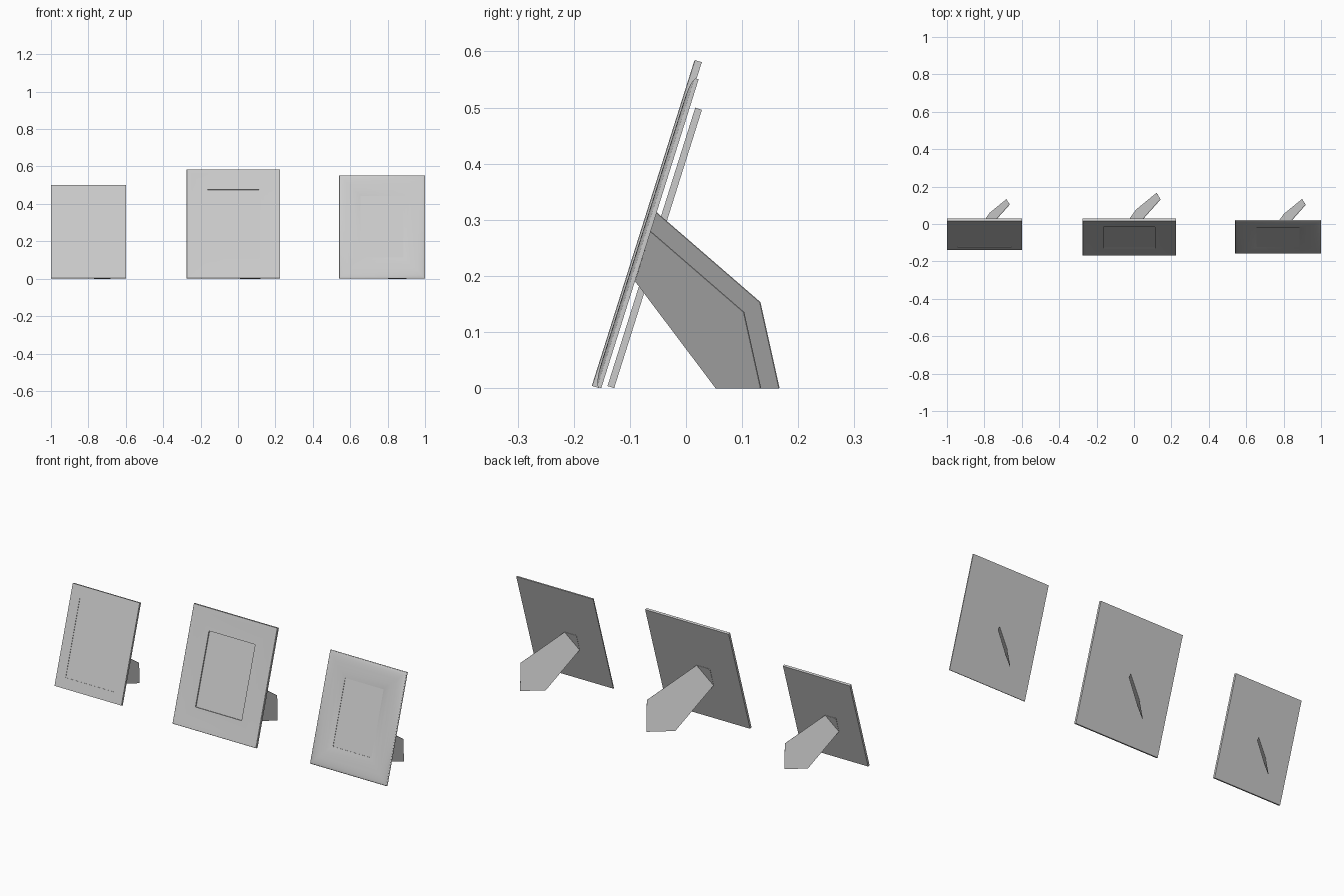
import bpy, bmesh, math
from mathutils import Vector

cube = bpy.data.objects.get("Cube")
if cube:
    bpy.data.objects.remove(cube, do_unlink=True)

TILT = math.radians(17.5)

grey = bpy.data.materials.new("plain grey")
grey.use_nodes = True
grey.diffuse_color = (0.6, 0.6, 0.6, 1)
grey.node_tree.nodes["Principled BSDF"].inputs["Base Color"].default_value = (0.6, 0.6, 0.6, 1)


def finish(name, bm, smooth):
    bmesh.ops.recalc_face_normals(bm, faces=bm.faces[:])
    mesh = bpy.data.meshes.new(name)
    bm.to_mesh(mesh)
    bm.free()
    mesh.materials.append(grey)
    obj = bpy.data.objects.new(name, mesh)
    bpy.context.collection.objects.link(obj)
    if smooth:
        bpy.ops.object.select_all(action='DESELECT')
        obj.select_set(True)
        bpy.context.view_layer.objects.active = obj
        bpy.ops.object.shade_smooth_by_angle(angle=math.radians(30))
    return obj


def leaning_frame(name, cx, back_y, width, length, profile):
    """Mitred rectangular rings, one per (inset, height) step, leaning back."""
    bm = bmesh.new()
    rings = []
    for inset, h in profile:
        half = width / 2 - inset
        corners = [(-half, inset), (half, inset), (half, length - inset), (-half, length - inset)]
        rings.append([bm.verts.new((cx + x,
                                    back_y - h * math.cos(TILT) + s * math.sin(TILT),
                                    s * math.cos(TILT) + h * math.sin(TILT)))
                      for x, s in corners])
    bm.faces.new(rings[0])
    bm.faces.new(rings[-1])
    for a, b in zip(rings, rings[1:]):
        for i in range(4):
            j = (i + 1) % 4
            bm.faces.new((a[i], a[j], b[j], b[i]))
    finish(name, bm, True)


def folded_stand(name, cx, back_y, size):
    """Thin pentagonal leg folded out from a triangular flap on the back."""
    hinge_top, hinge_low = (0, .099, .315), (-.08, .068, .215)
    leg = [hinge_top, (.167, .286, .153), (.146, .32, 0), (.036, .23, 0), hinge_low]
    bm = bmesh.new()
    lift = Vector((cx, back_y + .001, 0))
    verts = [bm.verts.new(Vector(p) * size + lift) for p in leg]
    corner = bm.verts.new(Vector((-.08, .099, .315)) * size + lift)
    bm.faces.new(verts)
    bm.faces.new((verts[0], verts[-1], corner))
    obj = finish(name, bm, False)
    solid = obj.modifiers.new("thickness", 'SOLIDIFY')
    solid.thickness = .002
    solid.offset = 0


# Moulding sections: (inset from outer edge, height above the back)
flat = [(0, 0), (0, .0125), (.055, .0125), (.055, .0105)]

cove = [(0, 0), (0, .0125), (.001, .0135), (.006, .0135)]
cove += [(.006 + .1 * t, .0135 - .003 * math.sin(math.pi * t / 2)) for t in (.2, .4, .6, .8, 1)]
cove += [(.112, .0105), (.112, .004)]

dome = [(0, 0), (0, .005)]
dome += [(.045 * (1 - math.cos(a)), .005 + .0085 * math.sin(a))
         for a in (math.pi / 2 * i / 6 for i in range(1, 7))]
dome += [(.08, .0125), (.1, .0105), (.115, .008), (.115, .006)]

# Name, centre x, back y, width, length, moulding, stand size
frames = [
    ("small_flat", -.8, -.128, .4, .52, flat, .81),
    ("large_cove", -.025, -.155, .5, .609, cove, 1),
    ("medium_dome", .77, -.151, .46, .577, dome, .885),
]
for label, cx, back_y, width, length, profile, size in frames:
    leaning_frame(label + "_frame", cx, back_y, width, length, profile)
    folded_stand(label + "_stand", cx, back_y, size)
